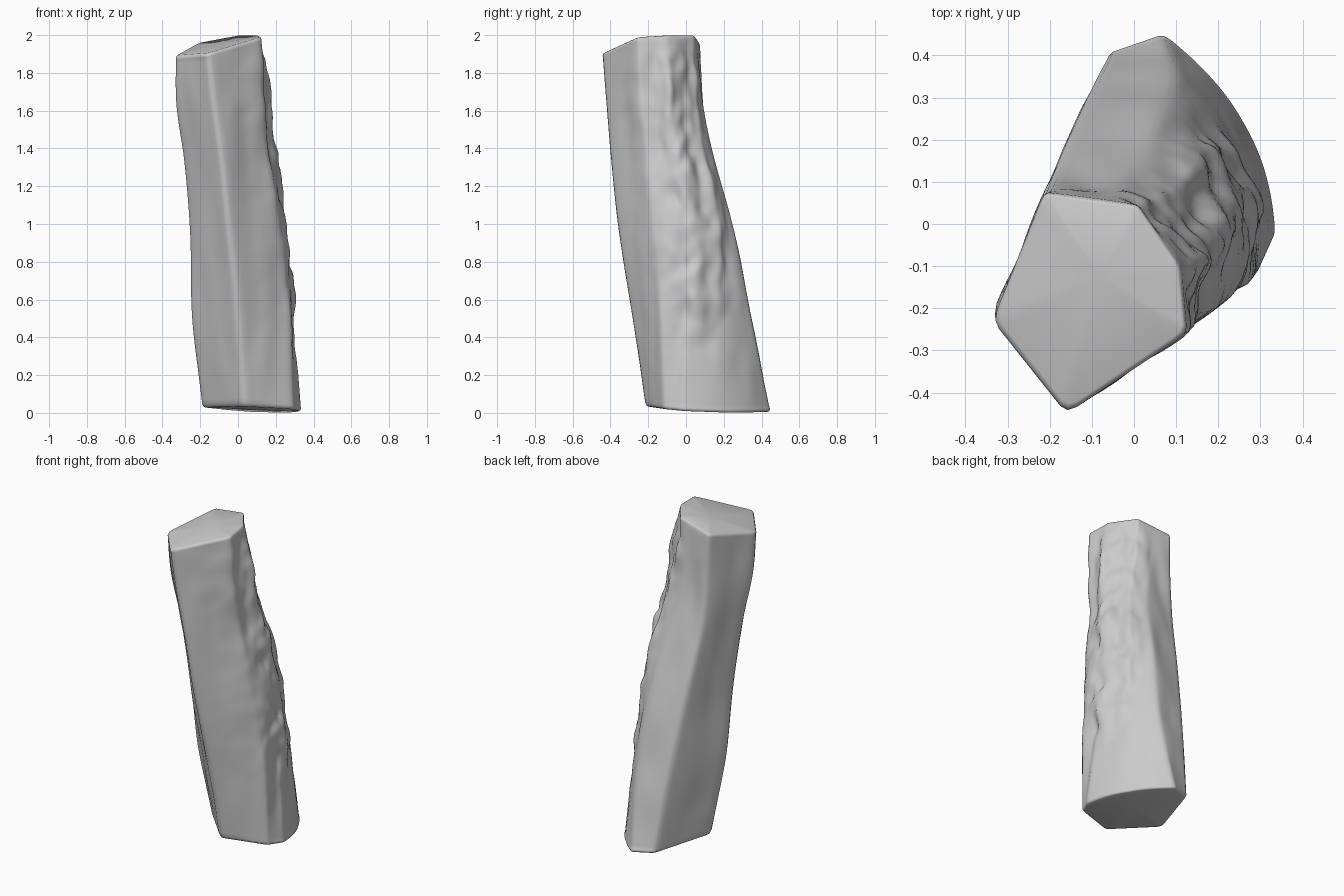
import bpy, bmesh, math
from mathutils import Vector, noise

if "Cube" in bpy.data.objects:
    bpy.data.objects.remove(bpy.data.objects["Cube"])

# Cross-sections going up: left, front, right, rough middle, back right, back, back left
SECTIONS = [
    (0.00, [(-.195, .02), (.03, -.22), (.29, -.12), (.335, -.02), (.26, .24), (.07, .45), (-.06, .405)]),
    (0.25, [(-.25, -.055), (0, -.29), (.275, -.14), (.30, 0), (.24, .18), (.10, .35), (-.105, .32)]),
    (0.50, [(-.26, -.11), (-.05, -.365), (.22, -.185), (.275, -.02), (.18, .18), (.06, .25), (-.155, .215)]),
    (0.70, [(-.29, -.16), (-.09, -.405), (.165, -.22), (.225, -.04), (.12, .10), (.01, .14), (-.195, .12)]),
    (0.86, [(-.333, -.205), (-.13, -.43), (.14, -.25), (.165, -.08), (.045, .065), (-.05, .08), (-.205, .085)]),
    (1.00, [(-.335, -.23), (-.16, -.45), (.125, -.26), (.11, -.10), (.01, .045), (-.10, .06), (-.213, .075)]),
]
Z_BOTTOM = [.03, .035, .02, .01, 0, .005, .015]
Z_TOP = [1.89, 1.903, 1.99, 2.0, 2.0, 1.98, 1.958]
ROUGH = [0, 0, .25, 1, .5, 0, 0]
SIDES, SEG, ROWS = 7, 12, 90


def curve_point(k, t):
    """Smooth path of corner k from bottom to top."""
    i = 0
    while i < len(SECTIONS) - 2 and t > SECTIONS[i + 1][0]:
        i += 1
    t0, t1 = SECTIONS[i][0], SECTIONS[i + 1][0]
    s = (t - t0) / (t1 - t0)

    def slope(j):
        a, b = max(j - 1, 0), min(j + 1, len(SECTIONS) - 1)
        return (Vector(SECTIONS[b][1][k]) - Vector(SECTIONS[a][1][k])) / (SECTIONS[b][0] - SECTIONS[a][0])
    p, q = Vector(SECTIONS[i][1][k]), Vector(SECTIONS[i + 1][1][k])
    m, n = slope(i) * (t1 - t0), slope(i + 1) * (t1 - t0)
    xy = (p * (2*s**3 - 3*s**2 + 1) + m * (s**3 - 2*s**2 + s)
          + q * (3*s**2 - 2*s**3) + n * (s**3 - s**2))
    return Vector((xy.x, xy.y, Z_BOTTOM[k] + t * (Z_TOP[k] - Z_BOTTOM[k])))


def make_ring(t):
    corners = [curve_point(k, t) for k in range(SIDES)]
    centre = sum(corners, Vector()) / SIDES
    fade = min(1, max(0, (t - .1) / .2)) * min(1, (1 - t) / .06)
    pts = []
    for k in range(SIDES):
        j = (k + 1) % SIDES
        for s in range(SEG):
            f = s / SEG
            p = corners[k].lerp(corners[j], f)
            w = (ROUGH[k] * (1 - f) + ROUGH[j] * f) * fade
            out = p - centre
            out.z = 0
            out.normalize()
            # Chipped break on the right, long faint grain elsewhere
            chips = noise.noise(Vector((p.x * 8, p.y * 8, p.z * 4)))
            chips += .5 * noise.noise(Vector((p.x * 18, p.y * 18, p.z * 10 + 7)))
            grain = noise.noise(Vector((p.x * 9, p.y * 9, p.z * 2.2 + 3)))
            edge = 4 * f * (1 - f) * min(1, t * 8) * min(1, (1 - t) * 10)
            p += out * (w * (.045 * chips - .006) + .014 * grain * edge)
            p.z += w * .02 * chips
            # Rounded foot at the back right
            if k in (3, 4):
                p += out * .07 * f * (1 - f) * max(0, 1 - t * 2.5)
            pts.append(p)
    # Soften the corners a little
    n = len(pts)
    return [pts[i] * .5 + (pts[i - 1] + pts[(i + 1) % n]) * .25 for i in range(n)]


bm = bmesh.new()
rings = []
for r in range(ROWS + 1):
    pts = make_ring(r / ROWS)
    if r in (0, ROWS):
        # Softened rim: inset the cap in three small steps
        mean = sum(pts, Vector()) / len(pts)
        sign = 1 if r == 0 else -1
        steps = [[mean.lerp(p, 1 - a) + Vector((0, 0, sign * b)) for p in pts]
                 for a, b in ((.05, 0), (.015, .004), (0, .015))]
        loops = steps if r == 0 else steps[::-1]
    else:
        loops = [pts]
    for loop in loops:
        rings.append([bm.verts.new(p) for p in loop])

# Column sides
count = SIDES * SEG
for a, b in zip(rings, rings[1:]):
    for i in range(count):
        j = (i + 1) % count
        bm.faces.new((a[i], a[j], b[j], b[i]))

# Flat broken ends
for ring in (rings[0], rings[-1]):
    hub = bm.verts.new(sum((v.co for v in ring), Vector()) / count)
    for i in range(count):
        bm.faces.new((ring[i], ring[(i + 1) % count], hub))
bmesh.ops.recalc_face_normals(bm, faces=bm.faces)

mesh = bpy.data.meshes.new("stone_column")
bm.to_mesh(mesh)
bm.free()
column = bpy.data.objects.new("stone_column", mesh)
bpy.context.collection.objects.link(column)
bpy.context.view_layer.objects.active = column
column.select_set(True)
bpy.ops.object.shade_smooth_by_angle(angle=math.radians(60))
